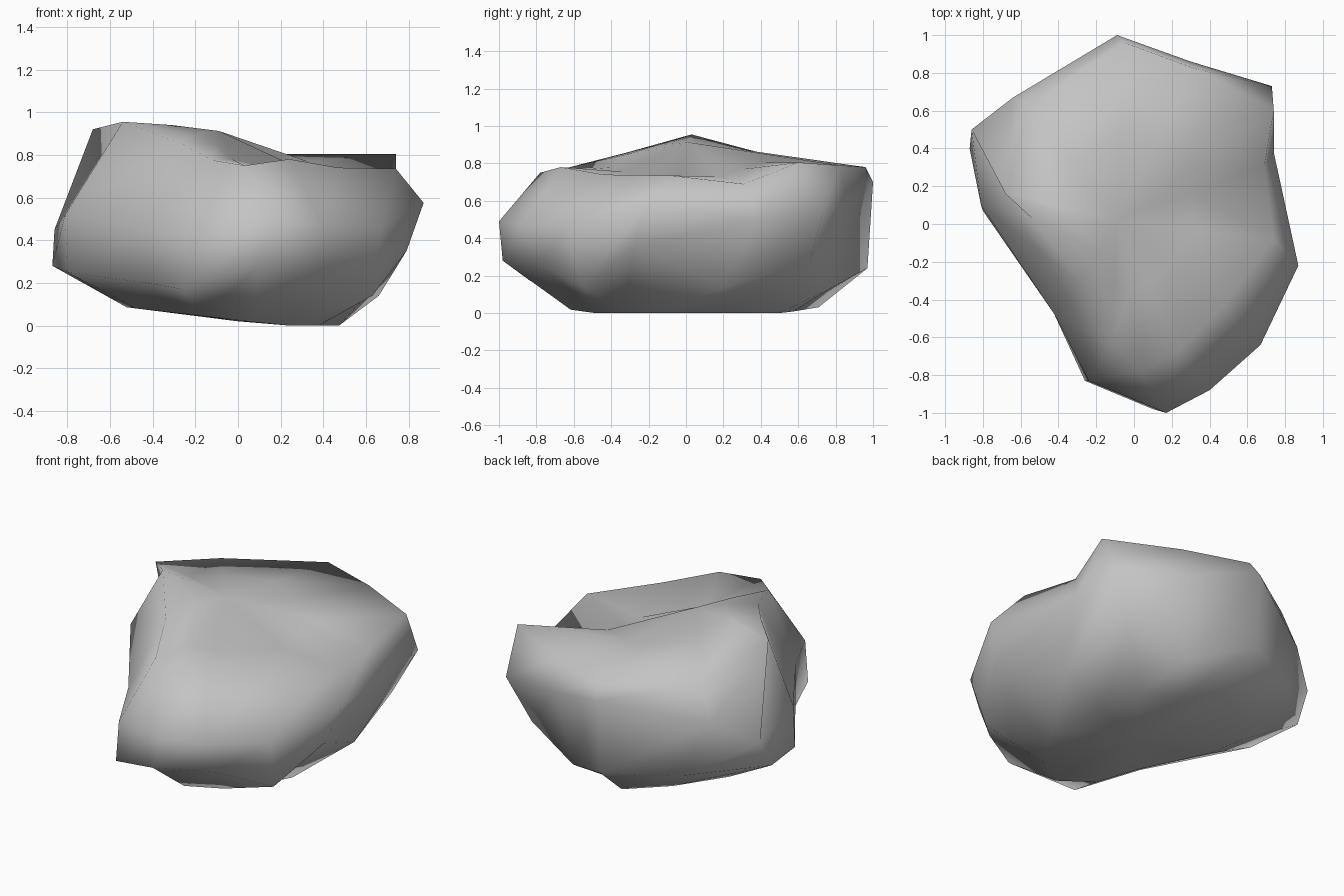
import bpy
import bmesh
from mathutils import Vector

cube = bpy.data.objects.get("Cube")
if cube:
    bpy.data.objects.remove(cube, do_unlink=True)


def make_material(name, colour):
    material = bpy.data.materials.new(name)
    material.use_nodes = True
    material.diffuse_color = colour
    shader = material.node_tree.nodes["Principled BSDF"]
    shader.inputs["Base Color"].default_value = colour
    shader.inputs["Roughness"].default_value = 0.9
    return material


def add_ring(bm, points):
    return [bm.verts.new(point) for point in points]


def bridge(bm, lower, upper):
    """Join two rings that have the same number of corners."""
    count = len(lower)
    for i in range(count):
        j = (i + 1) % count
        bm.faces.new((lower[i], lower[j], upper[j], upper[i]))


def close_with_fan(bm, ring, centre):
    """Close a ring with triangles that meet in one point."""
    tip = bm.verts.new(centre)
    for i, corner in enumerate(ring):
        bm.faces.new((corner, ring[(i + 1) % len(ring)], tip))


# Cross-sections of the boulder, counter-clockwise from the front nose
lower_belt = [
    (0.1, -0.98, 0.28), (0.4, -0.79, 0.26), (0.63, -0.55, 0.14), (0.79, -0.28, 0.35),
    (0.66, 0.2, 0.14), (0.6, 0.66, 0.26), (0.24, 0.77, 0.13), (-0.09, 0.97, 0.24),
    (-0.5, 0.75, 0.25), (-0.87, 0.4, 0.28), (-0.8, 0.07, 0.25), (-0.43, -0.46, 0.2),
    (-0.26, -0.83, 0.17),
]
upper_belt = [
    (0.17, -1, 0.49), (0.4, -0.88, 0.47), (0.67, -0.64, 0.46), (0.87, -0.22, 0.575),
    (0.74, 0.38, 0.5), (0.73, 0.73, 0.53), (0.3, 0.86, 0.6), (-0.09, 1, 0.7),
    (-0.64, 0.67, 0.58), (-0.86, 0.5, 0.45), (-0.81, 0.1, 0.52), (-0.42, -0.48, 0.45),
    (-0.24, -0.83, 0.42),
]
top_rim = [
    (0.03, -0.78, 0.75), (0.24, -0.67, 0.78), (0.47, -0.44, 0.74), (0.74, -0.08, 0.735),
    (0.69, 0.31, 0.69), (0.74, 0.6, 0.805), (0.33, 0.82, 0.79), (-0.05, 0.96, 0.78),
    (-0.56, 0.63, 0.795), (-0.68, 0.16, 0.92), (-0.54, 0.03, 0.955), (-0.28, -0.31, 0.86),
    (-0.12, -0.64, 0.775),
]
# Heights of the upper surface: a valley on one side, a raised shelf on the other
surface_heights = [0.78, 0.755, 0.73, 0.72, 0.73, 0.77, 0.805, 0.84, 0.87, 0.93, 0.94, 0.9, 0.85]

# The underside tucks in below the lower belt
base = [(x * 0.6, y * 0.68 + 0.05, max(0, 0.025 - 0.07 * x)) for x, y, z in lower_belt]

# The upper surface lies halfway between the rim and its middle
middle = Vector((-0.09, 0.02, 0.912))
surface = []
for corner, height in zip(top_rim, surface_heights):
    point = Vector(corner).lerp(middle, 0.5)
    point.z = height
    surface.append(point)

# Boulder body
bm = bmesh.new()
rings = [add_ring(bm, points) for points in (base, lower_belt, upper_belt, top_rim, surface)]
for lower, upper in zip(rings, rings[1:]):
    bridge(bm, lower, upper)
close_with_fan(bm, rings[-1], middle)
close_with_fan(bm, list(reversed(rings[0])), (0, 0, 0.02))
bmesh.ops.recalc_face_normals(bm, faces=bm.faces)
for face in bm.faces:
    face.smooth = True

mesh = bpy.data.meshes.new("boulder")
bm.to_mesh(mesh)
bm.free()
mesh.materials.append(make_material("stone_grey", (0.55, 0.55, 0.55, 1)))
boulder = bpy.data.objects.new("boulder", mesh)
bpy.context.collection.objects.link(boulder)
